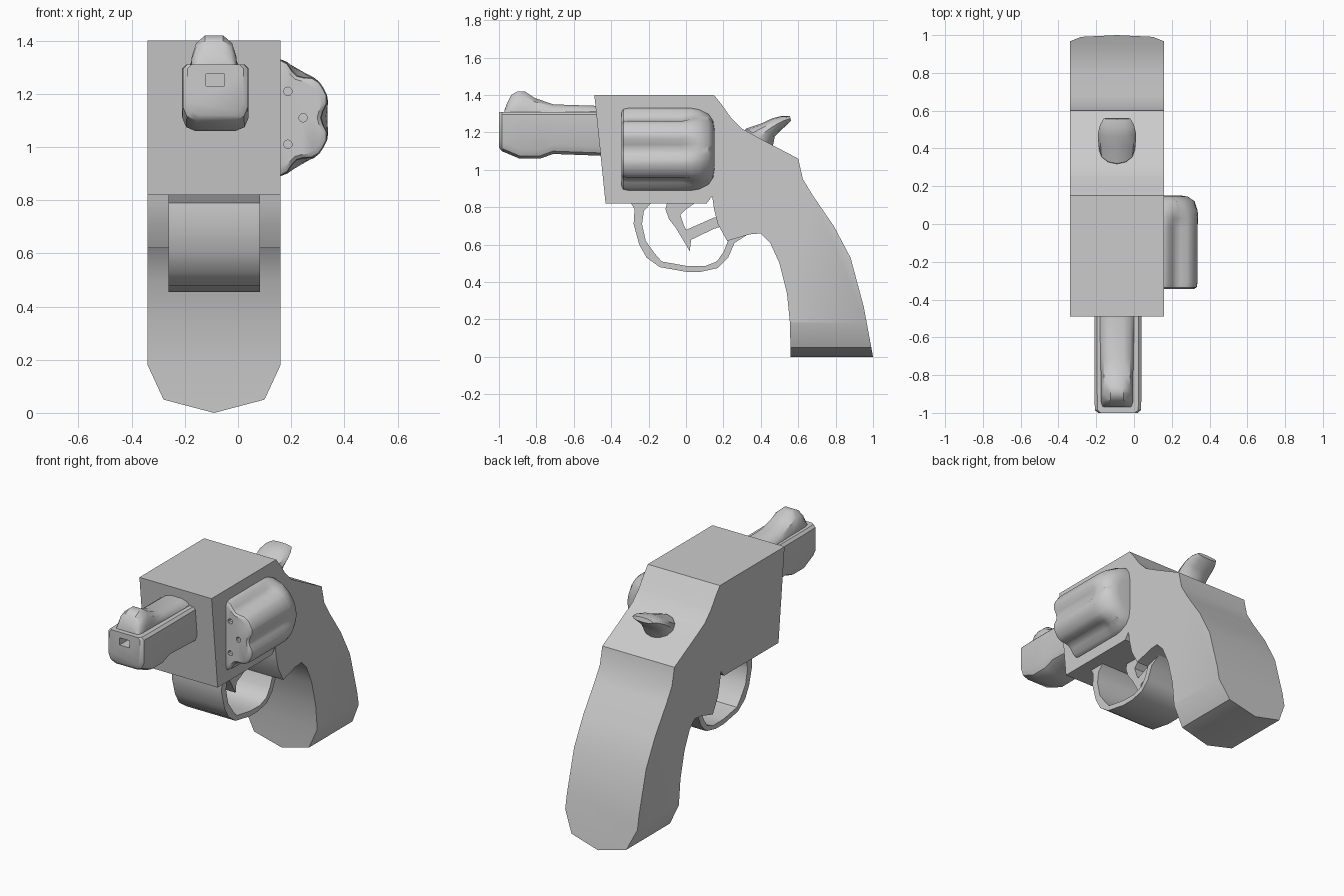
import bpy, bmesh, math
from mathutils import Vector

if "Cube" in bpy.data.objects:
    bpy.data.objects.remove(bpy.data.objects["Cube"])

CX = -0.09  # centre plane of the frame


def finish(bm, name):
    bmesh.ops.recalc_face_normals(bm, faces=bm.faces)
    mesh = bpy.data.meshes.new(name)
    bm.to_mesh(mesh)
    bm.free()
    ob = bpy.data.objects.new(name, mesh)
    bpy.context.collection.objects.link(ob)
    return ob


def slab(profile, half):
    """Extrude a (y, z) outline symmetrically about the centre plane."""
    bm = bmesh.new()
    face = bm.faces.new([bm.verts.new((CX - half, y, z)) for y, z in profile])
    ext = bmesh.ops.extrude_face_region(bm, geom=[face])
    verts = [v for v in ext["geom"] if isinstance(v, bmesh.types.BMVert)]
    bmesh.ops.translate(bm, verts=verts, vec=(2 * half, 0, 0))
    return bm


def loft(rings):
    """Skin closed rings of equal length and cap both ends."""
    bm = bmesh.new()
    loops = [[bm.verts.new(p) for p in r] for r in rings]
    n = len(loops[0])
    for a, b in zip(loops, loops[1:]):
        for i in range(n):
            j = (i + 1) % n
            bm.faces.new((a[i], a[j], b[j], b[i]))
    bm.faces.new(loops[0])
    bm.faces.new(loops[-1])
    return bm


def carve(ob, cutter):
    """Subtract a cutter and remove it."""
    mod = ob.modifiers.new("cut", 'BOOLEAN')
    mod.operation, mod.object, mod.solver = 'DIFFERENCE', cutter, 'EXACT'
    cutter.hide_render = True
    bpy.context.view_layer.objects.active = ob
    bpy.ops.object.modifier_apply(modifier=mod.name)
    bpy.data.objects.remove(cutter)


# Frame and grip: one side outline
body = [(-0.49, 1.40), (0.15, 1.40), (0.19, 1.35), (0.24, 1.28), (0.30, 1.22), (0.40, 1.165),
        (0.60, 1.06), (0.625, 0.95), (0.68, 0.86), (0.79, 0.70), (0.88, 0.53), (0.95, 0.27),
        (1.00, 0), (0.56, 0), (0.555, 0.19), (0.54, 0.34), (0.50, 0.50), (0.45, 0.61),
        (0.40, 0.66), (0.34, 0.655), (0.22, 0.62), (0.17, 0.71), (0.15, 0.79), (0.14, 0.86),
        (0.11, 0.82), (-0.43, 0.82)]
bm = slab(body, 0.25)
# Grip butt: facet both lower edges
for side in (1, -1):
    for co, normal in (((0.25, 0.18), (0.13, -0.06)), ((0.19, 0.05), (0.05, -0.19))):
        cut = bmesh.ops.bisect_plane(
            bm, geom=bm.verts[:] + bm.edges[:] + bm.faces[:], dist=1e-5,
            plane_co=(CX + side * co[0], 0, co[1]),
            plane_no=Vector((side * normal[0], 0, normal[1])).normalized(), clear_outer=True)
        bmesh.ops.holes_fill(bm, edges=[e for e in bm.edges if e.is_boundary], sides=0)
finish(bm, "frame_and_grip")

# Barrel: chamfered rectangles along y with a bulging underside
rings = []
for y, low, w in ((-1, 1.12, 0.105), (-0.985, 1.10, 0.122), (-0.89, 1.06, 0.125),
                  (-0.78, 1.06, 0.125), (-0.71, 1.085, 0.125), (-0.44, 1.075, 0.125)):
    half = [(w - 0.05, low), (w - 0.015, low + 0.015), (w, low + 0.05), (w, 1.295), (w - 0.015, 1.31)]
    rings.append([(CX + 0.005 + x, y, z) for x, z in half]
                 + [(CX + 0.005 - x, y, z) for x, z in reversed(half)])
barrel = finish(loft(rings), "barrel")
bpy.ops.mesh.primitive_cube_add(size=1, location=(-0.085, -1, 1.252))
muzzle = bpy.context.object
muzzle.scale = (0.07, 0.16, 0.045)
bpy.context.view_layer.update()
carve(barrel, muzzle)

# Front sight and top rib
rings = []
for y, top, w in ((-0.97, 1.32, 0.075), (-0.955, 1.36, 0.08), (-0.935, 1.40, 0.085),
                  (-0.90, 1.42, 0.085), (-0.86, 1.418, 0.085), (-0.81, 1.385, 0.085),
                  (-0.71, 1.35, 0.088), (-0.47, 1.342, 0.09)):
    h = top - 1.30
    half = [(w, 1.29), (w, 1.30 + 0.3 * h), (w * 0.8, 1.30 + 0.75 * h), (w * 0.4, top)]
    rings.append([(CX + x, y, z) for x, z in half] + [(CX - x, y, z) for x, z in reversed(half)])
finish(loft(rings), "front_sight_rib")

# Fluted cylinder, offset to the right side
AX, AZ = 0.13, 1.11
rings = []
for y, s, flute in ((-0.345, 0.90, 0.16), (-0.335, 0.98, 0.17), (-0.31, 1, 0.17), (-0.02, 1, 0.17),
                    (0.03, 1, 0.10), (0.07, 0.97, 0.04), (0.12, 0.86, 0), (0.145, 0.70, 0), (0.152, 0.5, 0)):
    ring = []
    for i in range(48):
        a = math.tau * i / 48
        r = 0.222 * s * (1 - flute * max(0, math.cos(6 * a) + 0.3) / 1.3)
        ring.append((AX + r * math.cos(a), y, AZ + r * math.sin(a)))
    rings.append(ring)
drum = finish(loft(rings), "cylinder")
for i in range(6):
    a = math.tau * i / 6
    bpy.ops.mesh.primitive_cylinder_add(
        vertices=10, radius=0.016, depth=0.08, rotation=(math.pi / 2, 0, 0),
        location=(AX + 0.115 * math.cos(a), -0.345, AZ + 0.115 * math.sin(a)))
    carve(drum, bpy.context.object)

# Trigger guard: a broad band
guard = [(-0.30, 0.83), (-0.275, 0.79), (-0.28, 0.71), (-0.25, 0.60), (-0.21, 0.53), (-0.14, 0.48),
         (0, 0.455), (0.08, 0.455), (0.17, 0.475), (0.225, 0.53), (0.26, 0.61), (0.34, 0.66),
         (0.24, 0.66), (0.22, 0.61), (0.20, 0.56), (0.165, 0.51), (0.10, 0.485), (0, 0.487),
         (-0.13, 0.51), (-0.165, 0.55), (-0.215, 0.62), (-0.235, 0.71), (-0.225, 0.78), (-0.18, 0.83)]
finish(slab(guard, 0.172), "trigger_guard")

# Trigger blade and the brace running back to the frame
finish(slab([(-0.10, 0.83), (-0.11, 0.79), (-0.09, 0.735), (-0.055, 0.69), (0.02, 0.565), (0.028, 0.63),
             (-0.01, 0.70), (-0.03, 0.76), (0, 0.79), (0.06, 0.83)], 0.06), "trigger")
finish(slab([(-0.02, 0.67), (0.15, 0.745), (0.20, 0.75), (0.20, 0.70), (0.15, 0.685), (0.025, 0.625)],
            0.06), "trigger_brace")

# Hammer: oval sections between upper and lower side-view points
rings = []
for ay, az, by, bz, w in ((0.31, 1.17, 0.44, 1.10, 0.085), (0.32, 1.22, 0.465, 1.13, 0.095),
                          (0.40, 1.247, 0.475, 1.18, 0.10), (0.46, 1.275, 0.505, 1.21, 0.10),
                          (0.51, 1.288, 0.54, 1.24, 0.09), (0.555, 1.288, 0.562, 1.262, 0.07)):
    ring = []
    for i in range(12):
        a = math.tau * i / 12
        t = 0.5 + 0.5 * math.sin(a)
        ring.append((CX + w * math.cos(a), by + (ay - by) * t, bz + (az - bz) * t))
    rings.append(ring)
finish(loft(rings), "hammer")

# Smooth shading with sharp corners kept
for ob in bpy.context.scene.objects:
    ob.select_set(True)
    bpy.context.view_layer.objects.active = ob
bpy.ops.object.shade_smooth_by_angle(angle=math.radians(35))
